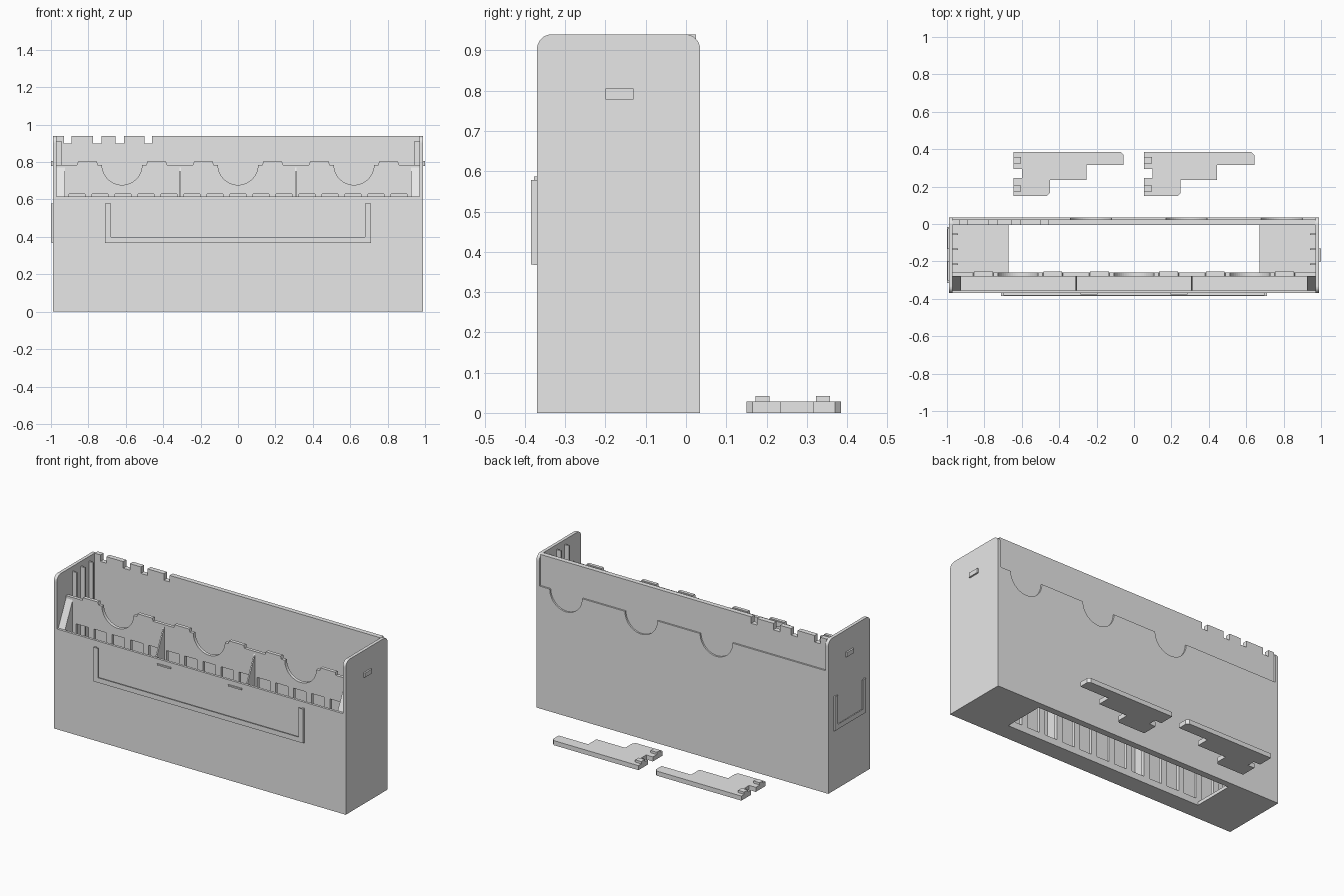
import bpy, bmesh
from math import sin, cos, pi

cube = bpy.data.objects.get("Cube")
if cube:
    bpy.data.objects.remove(cube)

gray = bpy.data.materials.new("light_gray_plastic")
gray.use_nodes = True
gray.diffuse_color = (0.8, 0.8, 0.8, 1)
gray.node_tree.nodes["Principled BSDF"].inputs["Base Color"].default_value = (0.8, 0.8, 0.8, 1)


def prism(name, parts, axis):
    """Extrude 2D outlines along an axis; each part is (outline, start, end)."""
    place = {"x": lambda p, d: (d, p[0], p[1]),
             "y": lambda p, d: (p[0], d, p[1]),
             "z": lambda p, d: (p[0], p[1], d)}[axis]
    bm = bmesh.new()
    for outline, a, b in parts:
        low = [bm.verts.new(place(p, a)) for p in outline]
        high = [bm.verts.new(place(p, b)) for p in outline]
        bm.faces.new(low)
        bm.faces.new(high[::-1])
        n = len(outline)
        for i in range(n):
            j = (i + 1) % n
            bm.faces.new((low[i], high[i], high[j], low[j]))
    bmesh.ops.recalc_face_normals(bm, faces=bm.faces)
    mesh = bpy.data.meshes.new(name)
    bm.to_mesh(mesh)
    bm.free()
    mesh.materials.append(gray)
    obj = bpy.data.objects.new(name, mesh)
    bpy.context.collection.objects.link(obj)
    return obj


def rect(u0, u1, v0, v1):
    return [(u0, v0), (u1, v0), (u1, v1), (u0, v1)]


def arc(cu, cv, r, a0, a1, steps):
    return [(cu + r * cos(a0 + (a1 - a0) * i / steps),
             cv + r * sin(a0 + (a1 - a0) * i / steps)) for i in range(steps + 1)]


def thumb(x, z, r):
    """Half-round finger cut-out, traced left to right."""
    return arc(x, z, r, pi, 2 * pi, 24)


def u_shape(u0, u1, v0, v1, w):
    return [(u0, v1), (u0, v0), (u1, v0), (u1, v1),
            (u1 - w, v1), (u1 - w, v0 + w), (u0 + w, v0 + w), (u0 + w, v1)]


# Main dimensions
HALF, INNER = 0.99, 0.97
FRONT, BACK, TOP = -0.37, 0.035, 0.94
LIP, HOLE = 0.615, 0.67
PART0, PART1 = -0.28, -0.26

# Side walls with rounded top corners
r = 0.037
side = ([(FRONT, 0), (BACK, 0)] + arc(BACK - r, TOP - r, r, 0, pi / 2, 8)
        + arc(FRONT + r, TOP - r, r, pi / 2, pi, 8))
for s, label in ((-1, "right"), (1, "left")):
    prism(label + "_side_wall", [(side, s * INNER, s * HALF)], "x")
    prism(label + "_side_catch", [(rect(-0.2, -0.13, 0.778, 0.805), s * HALF, s)], "x")
    # Vertical guide ribs inside
    prism(label + "_guide_ribs", [(rect(*sorted((s * 0.94, s * INNER)), y - 0.005, y + 0.005), 0.02, 0.91)
                                  for y in (-0.055, -0.135, -0.215)], "z")
    # Sloped wedge closing the tray end
    wedge = [(FRONT + 0.015, 0.02), (PART0, 0.02), (PART0, 0.77), (FRONT + 0.015, LIP)]
    prism(label + "_tray_end", [(wedge, s * 0.925, s * INNER)], "x")

# Front wall, with two small catches
prism("front_wall", [(rect(-INNER, INNER, 0, LIP), FRONT, FRONT + 0.015)], "y")
prism("front_catches", [(rect(x - 0.045, x + 0.045, 0.578, 0.587), FRONT - 0.007, FRONT)
                        for x in (-0.24, 0.24)], "y")

# Floor around the large opening
y0, y1 = FRONT + 0.015, -0.005
prism("floor", [(rect(-INNER, -HOLE, y0, y1), 0, 0.02),
                (rect(HOLE, INNER, y0, y1), 0, 0.02),
                (rect(-HOLE, HOLE, y0, PART1), 0, 0.02)], "z")

# Back wall with notches in its top edge
outline = [(INNER, 0), (INNER, TOP)]
for x0, x1 in ((-0.5, -0.46), (-0.655, -0.61), (-0.775, -0.73), (-0.93, -0.89)):
    outline += [(x1, TOP), (x1, 0.9), (x0, 0.9), (x0, TOP)]
outline += [(-INNER, TOP), (-INNER, 0)]
prism("back_wall", [(outline, -0.005, 0.025)], "y")

# Outer back layer with half-round dips
outline = [(INNER, 0), (-INNER, 0), (-INNER, 0.75)]
for x in (-0.23, 0.28, 0.79):
    outline += thumb(x, 0.75, 0.11)
outline.append((INNER, 0.75))
prism("back_panel", [(outline, 0.025, BACK)], "y")

# Partition: finger cut-outs and tabs above, open slots below
rim, slot_top, pitch, slot = 0.785, 0.63, 0.123, 0.085
outline = [(INNER, slot_top), (-INNER, slot_top), (-INNER, rim)]


def tab(x):
    return [(x - 0.055, rim), (x - 0.05, 0.803), (x + 0.05, 0.803), (x + 0.055, rim)]


for x in (-0.62, 0, 0.62):
    outline += tab(x - 0.185) + thumb(x, rim, 0.107) + tab(x + 0.185)
outline.append((INNER, rim))
pieces = [(outline, PART0, PART1), (rect(-INNER, INNER, 0.02, 0.04), PART0, PART1)]
left_edge = -INNER
for i in range(-7, 8):
    pieces.append((rect(left_edge, i * pitch - slot / 2, 0.04, slot_top), PART0, PART1))
    left_edge = i * pitch + slot / 2
pieces.append((rect(left_edge, INNER, 0.04, slot_top), PART0, PART1))
prism("slotted_partition", pieces, "y")
prism("tab_backs", [(rect(x + d - 0.05, x + d + 0.05, 0.77, 0.8), PART1, PART1 + 0.007)
                    for x in (-0.62, 0, 0.62) for d in (-0.185, 0.185)], "y")

# Thin tray dividers
prism("tray_dividers", [(wedge, x - 0.004, x + 0.004) for x in (-0.308, 0.308)], "x")

# Label holders: a narrow frame with a wider lip over it
prism("front_label_holder", [(u_shape(-0.71, 0.71, 0.367, 0.578, 0.012), FRONT - 0.009, FRONT),
                             (u_shape(-0.71, 0.71, 0.369, 0.578, 0.03), FRONT - 0.015, FRONT - 0.009)], "y")
prism("side_label_holder", [(u_shape(-0.315, -0.015, 0.367, 0.578, 0.012), -0.995, -HALF),
                            (u_shape(-0.315, -0.015, 0.369, 0.578, 0.03), -1, -0.995)], "x")

# Two loose stepped keys lying behind
key = [(0, 0.15), (0.18, 0.15), (0.195, 0.165), (0.195, 0.235), (0.39, 0.235), (0.39, 0.315),
       (0.59, 0.315), (0.59, 0.37), (0.575, 0.385), (0, 0.385),
       (0, 0.293), (0.045, 0.293), (0.045, 0.245), (0, 0.245)]
for name, x in (("right_key", -0.645), ("left_key", 0.053)):
    prism(name, [([(x + u, v) for u, v in key], 0, 0.028)], "z")
    prism(name + "_studs", [(rect(x, x + 0.042, y, y + 0.034), 0.028, 0.042)
                            for y in (0.173, 0.323)], "z")
